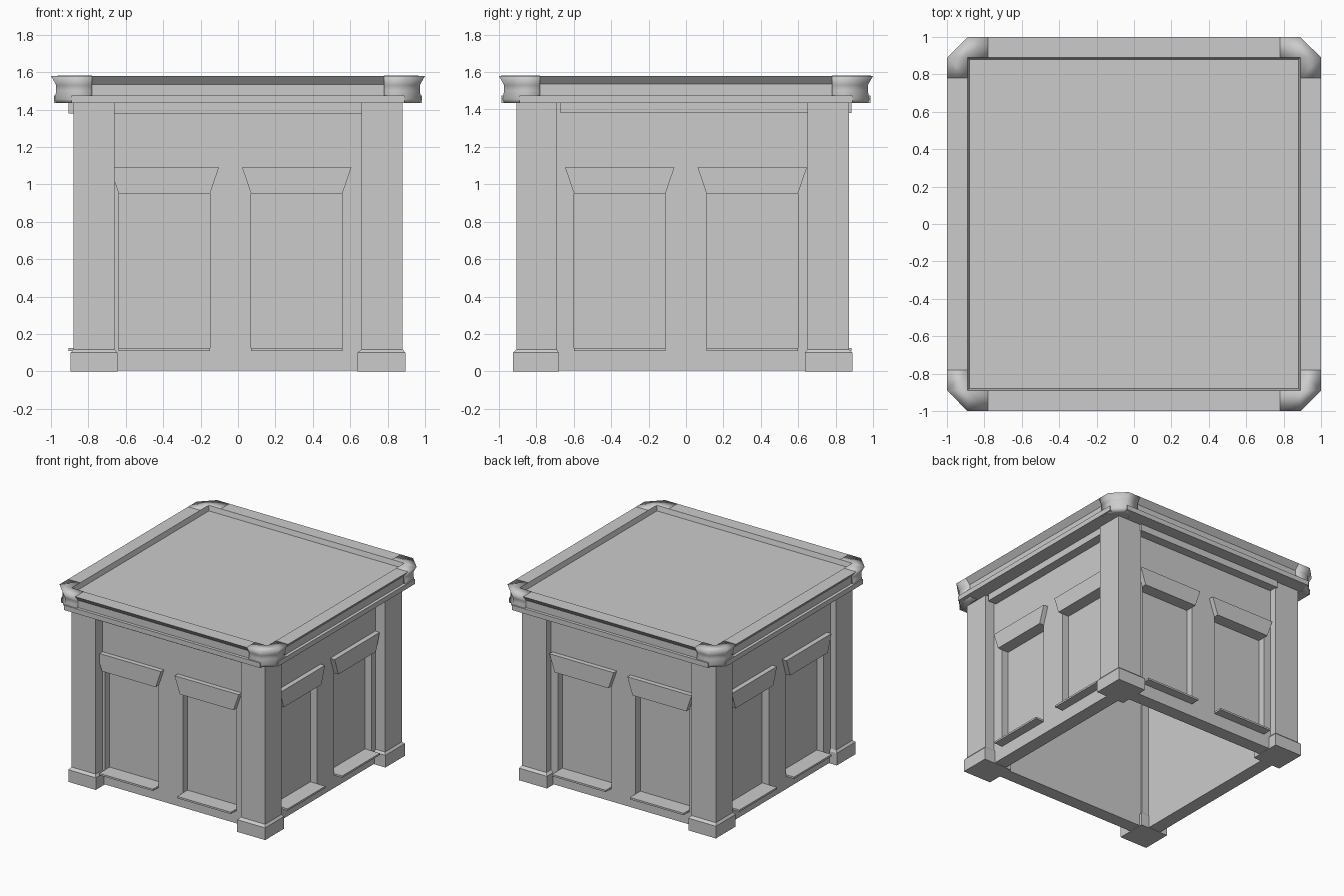
import bpy
from mathutils import Vector

if "Cube" in bpy.data.objects:
    bpy.data.objects.remove(bpy.data.objects["Cube"])


def make(name, verts, faces, smooth=False):
    me = bpy.data.meshes.new(name)
    me.from_pydata([tuple(v) for v in verts], [], faces)
    import bmesh
    bm = bmesh.new()
    bm.from_mesh(me)
    bmesh.ops.remove_doubles(bm, verts=bm.verts, dist=1e-5)
    bmesh.ops.recalc_face_normals(bm, faces=bm.faces)
    for f in bm.faces:
        f.smooth = smooth
    bm.to_mesh(me)
    bm.free()
    ob = bpy.data.objects.new(name, me)
    bpy.context.collection.objects.link(ob)
    return ob


def loft(name, rings, smooth=False):
    """Bridge closed rings of equal length and cap both ends."""
    n = len(rings[0])
    verts = [v for r in rings for v in r]
    faces = [(i * n + j, i * n + (j + 1) % n, (i + 1) * n + (j + 1) % n, (i + 1) * n + j)
             for i in range(len(rings) - 1) for j in range(n)]
    faces += [tuple(range(n)), tuple(range(len(verts) - n, len(verts)))]
    return make(name, verts, faces, smooth)


def rect(x0, x1, y0, y1, z):
    return [(x0, y0, z), (x1, y0, z), (x1, y1, z), (x0, y1, z)]


# Corner pillars with stepped bases
XS = {"left": (-.88, -.66, -.895, -.645), "right": (.66, .88, .64, .895)}
YS = {"front": (-.905, -.69, -.925, -.68), "back": (.65, .87, .635, .89)}
for xn, (x0, x1, bx0, bx1) in XS.items():
    for yn, (y0, y1, by0, by1) in YS.items():
        tag = f"{yn}_{xn}"
        loft("pillar_" + tag, [rect(x0, x1, y0, y1, z) for z in (.1, 1.45)])
        loft("pillar_base_" + tag, [rect(bx0, bx1, by0, by1, 0),
                                    rect(bx0, bx1, by0, by1, .1),
                                    rect(x0, x1, y0, y1, .118)])


# Walls: hollow shell with two recessed windows, hoods, sills and a fascia strip
# name: (outward direction, direction along wall, distance, window centre)
WALLS = {"front": ((0, -1, 0), (1, 0, 0), .815, -.04),
         "right": ((1, 0, 0), (0, 1, 0), .795, 0),
         "back": ((0, 1, 0), (-1, 0, 0), .81, 0),
         "left": ((-1, 0, 0), (0, -1, 0), .83, 0)}
for side, (out, along, w, mid) in WALLS.items():
    out, along = Vector(out), Vector(along)

    def slab(name, u0, u1, z0, z1, d0, d1, flare=0):
        """Box in wall coordinates; flare widens its top edge."""
        shape = [(u0, z0), (u1, z0), (u1 + flare, z1), (u0 - flare, z1)]
        rings = [[along * u + out * (w + d) + Vector((0, 0, z)) for u, z in shape]
                 for d in (d0, d1)]
        loft(f"{name}_{side}", rings)

    slab("wall_panel", -.78, .78, .005, 1.44, -.11, -.06)
    slab("wall_bottom", -.78, .78, .005, .11, -.06, 0)
    slab("wall_top", -.78, .78, .95, 1.44, -.06, 0)
    a, b = mid - .354, mid + .354
    for i, (u0, u1) in enumerate(((-.78, a - .244), (a + .244, b - .244), (b + .244, .78))):
        slab(f"wall_pier_{i}", u0, u1, .11, .95, -.06, 0)
    for i, c in enumerate((a, b)):
        slab(f"window_hood_{i}", c - .244, c + .244, .95, 1.09, 0, .04, .048)
        slab(f"window_sill_{i}", c - .244, c + .244, .11, .125, -.06, .075)
    slab("fascia", -.67, .67, 1.38, 1.44, 0, .075)

    # Cornice rail along this side
    prof = [(.88, 1.435), (.985, 1.435), (.985, 1.475), (.96, 1.475),
            (.96, 1.535), (1, 1.58), (.89, 1.58), (.88, 1.54)]
    loft("cornice_" + side, [[along * u + out * r + Vector((0, 0, z)) for r, z in prof]
                             for u in (-.89, .89)])

# Roof deck
loft("roof_deck", [rect(-.89, .89, -.89, .89, z) for z in (1.436, 1.54)])

# Chamfered smooth corner caps on the cornice
cap = [(.89, 1.435), (.97, 1.435), (.98, 1.455), (.972, 1.5), (.972, 1.53),
       (1, 1.58), (.89, 1.582)]
for sx, xn in ((-1, "left"), (1, "right")):
    for sy, yn in ((-1, "front"), (1, "back")):
        rings = [[(sx * .78, sy * r, z) for r, z in cap],
                 [(sx * .89, sy * r, z) for r, z in cap],
                 [(sx * r, sy * .89, z) for r, z in cap],
                 [(sx * r, sy * .78, z) for r, z in cap]]
        loft(f"corner_cap_{yn}_{xn}", rings, smooth=True)
